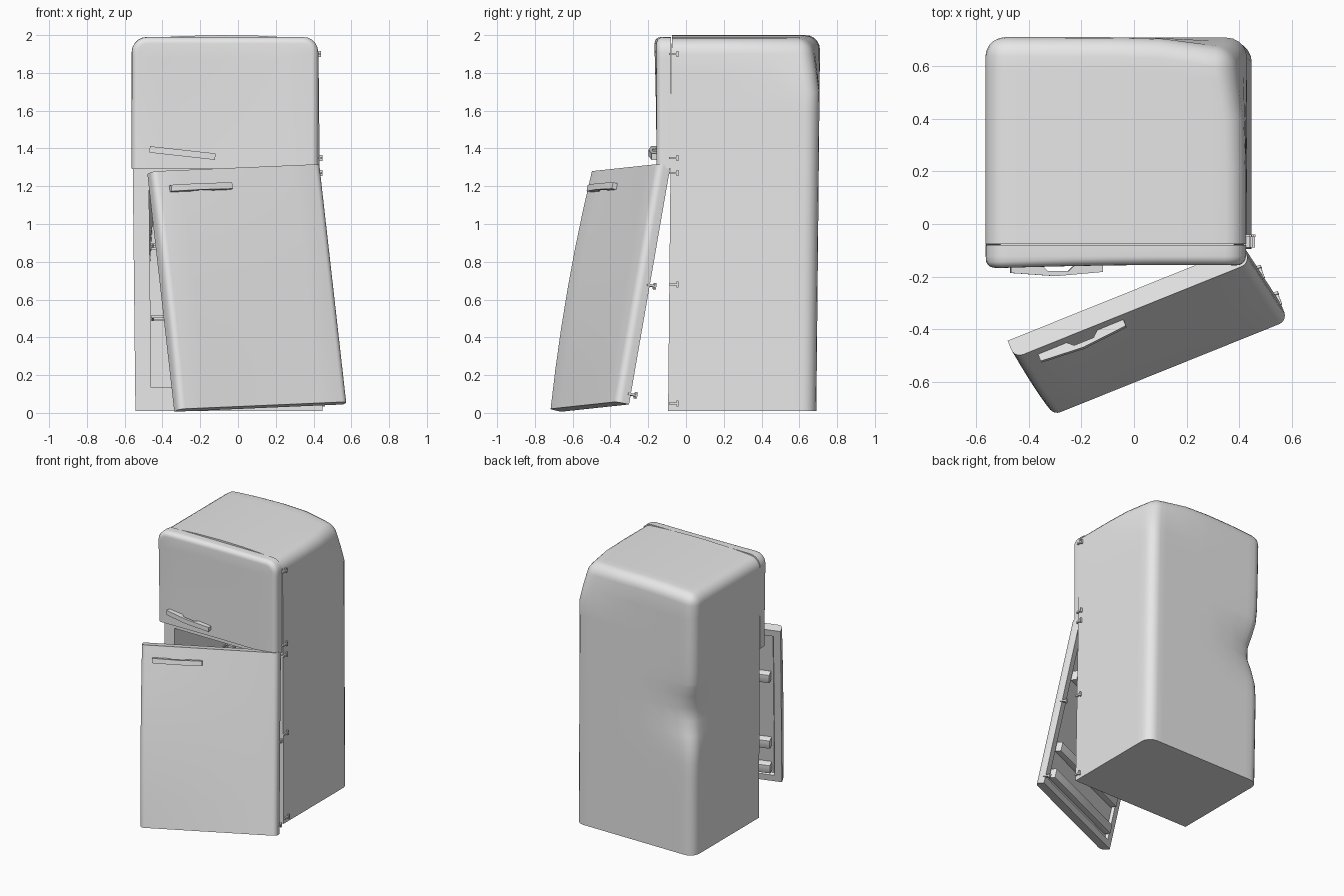
import bpy, bmesh, math
from mathutils import Matrix, Vector

cube = bpy.data.objects.get("Cube")
if cube:
    bpy.data.objects.remove(cube, do_unlink=True)

GREY = bpy.data.materials.new("enamel grey")
GREY.use_nodes = True
GREY.diffuse_color = (0.8, 0.8, 0.8, 1)
GREY.node_tree.nodes["Principled BSDF"].inputs["Base Color"].default_value = (0.8, 0.8, 0.8, 1)


def finish(bm, name, matrix=None):
    """Turn a bmesh into a smooth-shaded object."""
    bmesh.ops.recalc_face_normals(bm, faces=bm.faces)
    mesh = bpy.data.meshes.new(name)
    bm.to_mesh(mesh)
    bm.free()
    mesh.materials.append(GREY)
    mesh.shade_smooth()
    mesh.set_sharp_from_angle(angle=math.radians(35))
    ob = bpy.data.objects.new(name, mesh)
    if matrix:
        ob.matrix_world = matrix
    bpy.context.scene.collection.objects.link(ob)
    return ob


def add_box(bm, lo, hi):
    lo, hi = Vector(lo), Vector(hi)
    m = Matrix.Translation((lo + hi) / 2) @ Matrix.Diagonal((*(hi - lo), 1))
    bmesh.ops.create_cube(bm, size=1, matrix=m)


def bevel(bm, radius, rule, segments=5):
    """Round the edges whose two ends both satisfy the rule."""
    edges = [e for e in bm.edges if rule(e.verts[0].co, e.verts[1].co)]
    bmesh.ops.bevel(bm, geom=edges, offset=radius, segments=segments,
                    profile=0.5, affect='EDGES')


def cut(bm, axis, values):
    normal = Vector((0, 0, 0))
    normal[axis] = 1
    for v in values:
        bmesh.ops.bisect_plane(bm, geom=bm.verts[:] + bm.edges[:] + bm.faces[:],
                               plane_co=normal * v, plane_no=normal)


def near(a, b):
    return abs(a - b) < 1e-4


# Cabinet shell: rounded top and back, square front rim
LO, HI = Vector((-0.565, -0.075, 0.01)), Vector((0.425, 0.71, 2.0))
bm = bmesh.new()
add_box(bm, LO, HI)


def cabinet_edge(a, b):
    top = near(a.z, HI.z) and near(b.z, HI.z)
    front = near(a.y, LO.y) and near(b.y, LO.y)
    back = near(a.y, HI.y) and near(b.y, HI.y)
    return (top and not front) or (back and not near(a.z, b.z))


bevel(bm, 0.075, cabinet_edge)

# Two compartments behind the doors
SPLIT = 1.28
cut(bm, 2, [SPLIT])
bm.normal_update()
for face in [f for f in bm.faces if f.normal.y < -0.9]:
    lower = face.calc_center_median().z < SPLIT
    bmesh.ops.inset_individual(bm, faces=[face], thickness=0.085 if lower else 0.05,
                               use_even_offset=True)
    if lower:
        for v in face.verts:
            v.co.z += 0.04
    new = bmesh.ops.extrude_discrete_faces(bm, faces=[face])["faces"]
    bmesh.ops.translate(bm, verts=new[0].verts[:], vec=(0, 0.63, 0))

cut(bm, 2, [0.2 * i for i in range(1, 10)] + [0.7, 0.9, 1.1, 1.3, 1.7])
cut(bm, 0, [-0.44, -0.3, -0.1, 0.1, 0.3])
cut(bm, 1, [0.2, 0.4, 0.58])

# Battered shape: lean, crowned top and dented back corners
for v in bm.verts:
    x, y, z = v.co
    lean = 1 - z / 2
    dent = 0.05 * math.exp(-((z - 1.05) / 0.17) ** 2)
    dent *= math.exp(-((x - LO.x) ** 2 + (y - HI.y) ** 2) / 0.03)
    knock = 0.05 * max(0, (z - 1.7) / 0.3)
    knock *= math.exp(-((x - HI.x) ** 2 + (y - HI.y) ** 2) / 0.05)
    v.co.x += 0.022 * lean + dent - knock
    v.co.y += -0.02 * lean - dent - knock
    if z > 1.88:
        v.co.z -= 0.025 * (2 * (x + 0.07)) ** 2
finish(bm, "cabinet")


# Doors: rounded front, recessed lining on the back
def door(name, lo, hi, round_top, warp, matrix=None):
    bm = bmesh.new()
    add_box(bm, lo, hi)
    if round_top:
        bevel(bm, 0.08, lambda a, b: near(a.z, hi[2]) and near(b.z, hi[2])
              and near(a.x, b.x))

    def front_edge(a, b):
        front = near(a.y, lo[1]) and near(b.y, lo[1])
        bottom = near(a.z, lo[2]) and near(b.z, lo[2])
        top = near(a.z, hi[2]) and near(b.z, hi[2])
        return front and not bottom and (round_top or not top)

    bevel(bm, 0.035, front_edge)
    bm.normal_update()
    back = max((f for f in bm.faces if f.normal.y > 0.9), key=lambda f: f.calc_area())
    for thickness, depth in ((0.05, 0), (0.008, -0.02)):
        bmesh.ops.inset_region(bm, faces=[back], thickness=thickness, depth=depth,
                               use_even_offset=True)
    for axis in (0, 2):
        size = hi[axis] - lo[axis]
        cut(bm, axis, [lo[axis] + size * i / 6 for i in range(1, 6)])
    for v in bm.verts:
        fx = (v.co.x - lo[0]) / (hi[0] - lo[0])
        fz = (v.co.z - lo[2]) / (hi[2] - lo[2])
        if v.co.y < lo[1] + 0.03:
            v.co.y += warp(fx, fz)
    return finish(bm, name, matrix)


door("upper_door", (-0.563, -0.157, 1.295), (0.425, -0.08, 1.99), True,
     lambda fx, fz: -0.013 * fz * fz * (1 - fx) + 0.006 * math.sin(math.pi * fx))

# Lower door hangs loose from its top hinge
u = Vector((0.927, 0.373, 0.04)).normalized()
down = Vector((0.109, -0.171, -0.98))
b = u.cross(down).normalized()
up = u.cross(b)
HANG = Matrix((u, b, up)).transposed().to_4x4()
HANG.translation = (0.415, -0.083, 1.303)
W, H, T = 0.965, 1.285, 0.072
door("lower_door", (-W, -T, -H), (0, 0, 0), False,
     lambda fx, fz: -0.09 * fz * (1 - fz) * (1 - fx), HANG)

# Ledges on the inside of the lower door
for i, z in enumerate((-0.4, -0.96, -1.17)):
    bm = bmesh.new()
    add_box(bm, (-W + 0.075, -0.021, z - 0.035), (-0.075, 0.03, z + 0.035))
    bevel(bm, 0.008, lambda a, b: a.y > 0 and b.y > 0, 2)
    finish(bm, f"door_ledge_{i + 1}", HANG)

# Handles: mounting pads at the ends, bowed grip between them
GRIP = [(0, 0.01), (0, -0.026), (0.17, -0.038), (0.35, -0.022), (0.35, 0.01),
        (0.25, 0.01), (0.22, -0.018), (0.14, -0.018), (0.11, 0.01)]


def handle(name, matrix):
    bm = bmesh.new()
    face = bm.faces.new([bm.verts.new((x, y, -0.017)) for x, y in GRIP])
    new = bmesh.ops.extrude_face_region(bm, geom=[face])["geom"]
    bmesh.ops.translate(bm, vec=(0, 0, 0.034),
                        verts=[g for g in new if isinstance(g, bmesh.types.BMVert)])
    finish(bm, name, matrix)


handle("upper_handle", Matrix.Translation((-0.468, -0.16, 1.395))
       @ Matrix.Rotation(0.11, 4, 'Y'))
handle("lower_handle", HANG @ Matrix.Translation((-0.88, -T - 0.006, -0.1)))


# Hinge pins along the right edge
def hinge_pin(name, matrix):
    bm = bmesh.new()
    add_box(bm, (-0.01, -0.02, -0.006), (0.012, 0.03, 0.006))
    add_box(bm, (-0.01, 0.02, -0.016), (0.014, 0.03, 0.016))
    finish(bm, name, matrix)


for i, z in enumerate((1.9, 1.35, 1.27, 0.68, 0.05)):
    x = HI.x + 0.022 * (1 - z / 2)
    hinge_pin(f"cabinet_hinge_{i + 1}", Matrix.Translation((x, -0.07, z)))
for i, z in enumerate((-0.64, -1.23)):
    hinge_pin(f"door_hinge_{i + 1}", HANG @ Matrix.Translation((-0.006, 0.005, z)))

# Wire shelves sitting crooked inside
for i, (z, tilt) in enumerate(((0.88, 0.04), (0.5, -0.03))):
    bm = bmesh.new()
    for y in (-0.27, 0, 0.27):
        add_box(bm, (-0.4, y - 0.006, -0.006), (0.4, y + 0.006, 0.006))
    for k in range(13):
        x = -0.39 + 0.065 * k
        add_box(bm, (x - 0.004, -0.27, -0.004), (x + 0.004, 0.27, 0.004))
    finish(bm, f"wire_shelf_{i + 1}",
           Matrix.Translation((-0.06, 0.25, z)) @ Matrix.Rotation(tilt, 4, 'X'))
